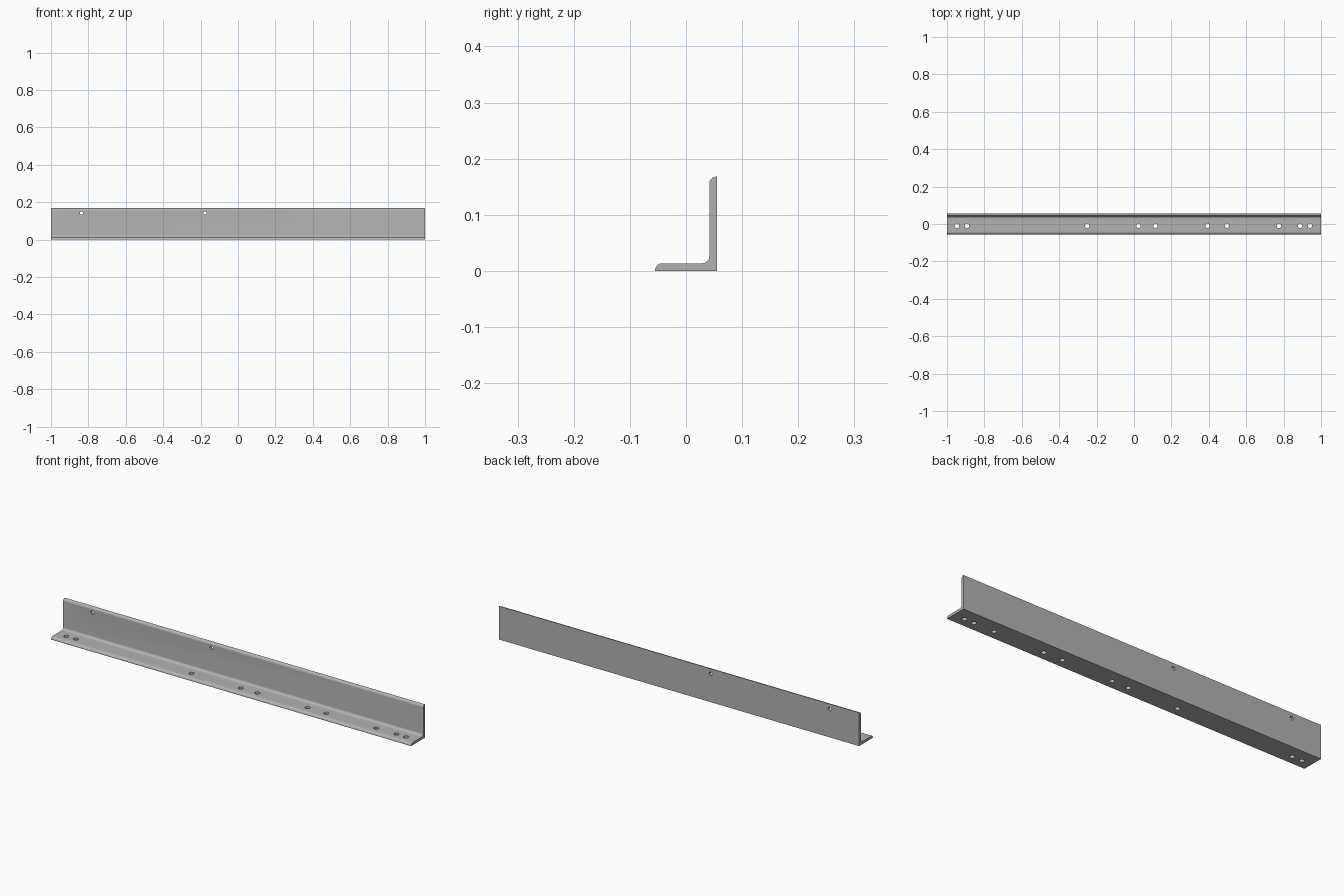
import bpy, bmesh
from math import cos, sin, pi, radians
from mathutils import Matrix, Vector

cube = bpy.data.objects.get("Cube")
if cube:
    bpy.data.objects.remove(cube, do_unlink=True)

# Steel colour
steel = bpy.data.materials.new("steel grey")
steel.use_nodes = True
grey = (0.45, 0.45, 0.45, 1)
steel.diffuse_color = grey
steel.node_tree.nodes["Principled BSDF"].inputs["Base Color"].default_value = grey

HALF, BACK, TOP, T, R = 1.0, 0.055, 0.168, 0.0135, 0.0125


def make_object(name, bm):
    bmesh.ops.recalc_face_normals(bm, faces=bm.faces)
    mesh = bpy.data.meshes.new(name)
    bm.to_mesh(mesh)
    bm.free()
    mesh.materials.append(steel)
    obj = bpy.data.objects.new(name, mesh)
    bpy.context.collection.objects.link(obj)
    return obj


def arc(cy, cz, start, end, steps=8):
    angles = [radians(start + (end - start) * i / steps) for i in range(steps + 1)]
    return [(cy + R * cos(a), cz + R * sin(a)) for a in angles]


# L-shaped section with rounded toes and a rounded inner corner
inner = BACK - T
profile = [(-BACK, 0), (BACK, 0), (BACK, TOP)]
profile += arc(inner + R, TOP - R, 90, 180)
profile += arc(inner - R, T + R, 0, -90)
profile += arc(-BACK + R, T - R, 90, 180)

bm = bmesh.new()
section = bm.faces.new([bm.verts.new((-HALF, y, z)) for y, z in profile])
extruded = bmesh.ops.extrude_face_region(bm, geom=[section], use_keep_orig=True)
moved = [v for v in extruded["geom"] if isinstance(v, bmesh.types.BMVert)]
bmesh.ops.translate(bm, verts=moved, vec=(2 * HALF, 0, 0))
bmesh.ops.remove_doubles(bm, verts=bm.verts, dist=0.00001)
angle_bar = make_object("angle_bar", bm)

# Bolt holes through the foot and pin holes through the upright
bm = bmesh.new()


def drill(location, radius, rotation):
    bmesh.ops.create_cone(bm, cap_ends=True, segments=24, radius1=radius, radius2=radius,
                          depth=0.05, matrix=Matrix.Translation(location) @ rotation)


for x in (-0.947, -0.893, -0.251, 0.024, 0.115, 0.393, 0.497, 0.775, 0.888, 0.941):
    drill(Vector((x, -0.01, T / 2)), 0.012, Matrix.Identity(4))
for x in (-0.837, -0.176):
    drill(Vector((x, BACK - T / 2, 0.142)), 0.009, Matrix.Rotation(pi / 2, 4, "X"))
cutter = make_object("hole_cutter", bm)
cutter.hide_render = True

bpy.ops.object.select_all(action="DESELECT")
bpy.context.view_layer.objects.active = angle_bar
angle_bar.select_set(True)
holes = angle_bar.modifiers.new("holes", "BOOLEAN")
holes.operation = "DIFFERENCE"
holes.solver = "EXACT"
holes.object = cutter
bpy.ops.object.modifier_apply(modifier=holes.name)
bpy.data.objects.remove(cutter, do_unlink=True)
bpy.ops.object.shade_smooth_by_angle(angle=radians(30))
